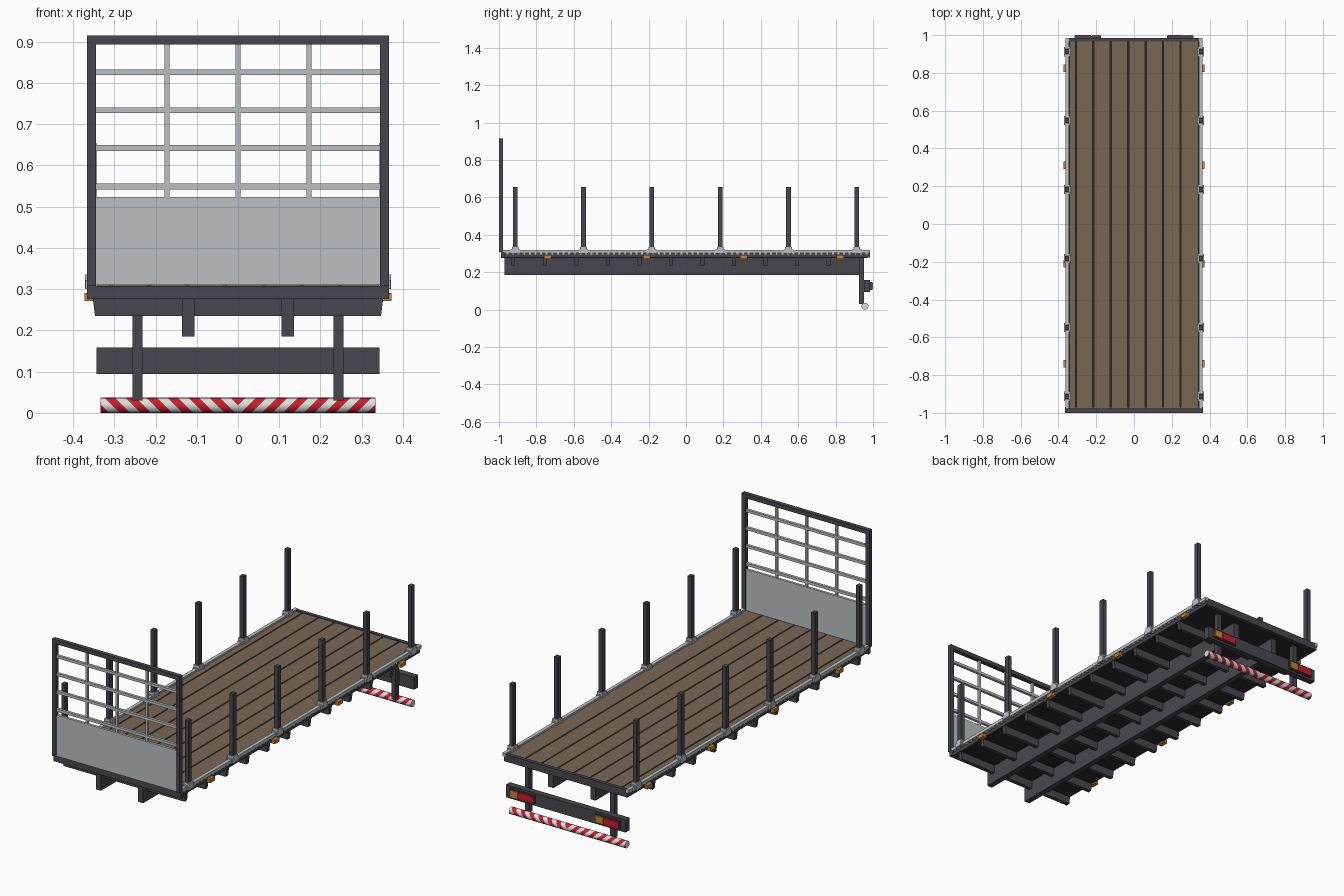
import bpy, bmesh, math
from mathutils import Vector

cube = bpy.data.objects.get("Cube")
if cube:
    bpy.data.objects.remove(cube, do_unlink=True)


def material(name, r, g, b):
    m = bpy.data.materials.new(name)
    m.use_nodes = True
    m.diffuse_color = (r, g, b, 1)
    m.node_tree.nodes["Principled BSDF"].inputs["Base Color"].default_value = (r, g, b, 1)
    return m


DARK = material("dark_steel", 0.062, 0.062, 0.078)
GREY = material("light_grey_metal", 0.50, 0.53, 0.55)
WOOD = material("brown_wood", 0.19, 0.135, 0.09)
BLACK = material("underside_black", 0.025, 0.025, 0.03)
ORANGE = material("orange_lens", 0.60, 0.22, 0.02)
RED = material("red", 0.60, 0.012, 0.025)
WHITE = material("white", 0.70, 0.74, 0.72)


def finish(name, bm, *mats):
    mesh = bpy.data.meshes.new(name)
    bmesh.ops.recalc_face_normals(bm, faces=bm.faces)
    bm.to_mesh(mesh)
    bm.free()
    for m in mats:
        mesh.materials.append(m)
    ob = bpy.data.objects.new(name, mesh)
    bpy.context.collection.objects.link(ob)
    return ob


def add_box(bm, xs, ys, zs):
    """Box spanning the given (min, max) pairs."""
    verts = bmesh.ops.create_cube(bm, size=1)["verts"]
    for v in verts:
        v.co = Vector([(a + b) / 2 + c * (b - a) for (a, b), c in zip((xs, ys, zs), v.co)])


def boxes(name, mat, spans, mirror=False):
    bm = bmesh.new()
    for xs, ys, zs in spans:
        add_box(bm, xs, ys, zs)
        if mirror:
            add_box(bm, (-xs[1], -xs[0]), ys, zs)
    return finish(name, bm, mat)


def around(c, width):
    return (c - width / 2, c + width / 2)


# Deck: planks with open seams over a dark floor plate
seams = [-0.345] + [-0.308 + 0.0925 * i for i in range(7)] + [0.345]
boxes("deck_planks", WOOD, [((a + 0.003, b - 0.003), (-0.978, 0.967), (0.296, 0.312))
                            for a, b in zip(seams, seams[1:])])
boxes("floor_plate", BLACK, [((-0.345, 0.345), (-0.978, 0.967), (0.276, 0.297))])
boxes("rear_beam", DARK, [((-0.346, 0.346), (0.967, 0.985), (0.278, 0.316))])
boxes("front_beam", DARK, [((-0.366, 0.366), (-0.988, -0.97), (0.276, 0.308))])

# Side rails with a row of lashing loops underneath
boxes("side_rail", GREY, [((0.345, 0.363), (-0.978, 0.985), (0.302, 0.319))], mirror=True)
boxes("side_beam", DARK, [((0.343, 0.354), (-0.978, 0.985), (0.278, 0.302))], mirror=True)
boxes("lashing_loops", GREY, [((0.354, 0.361), around(-0.955 + 0.03 * i, 0.01), (0.294, 0.302))
                              for i in range(65)], mirror=True)

# Stakes in their pockets
stake_ys = [-0.913 + 0.3652 * i for i in range(6)]
boxes("stakes", DARK, [(around(0.354, 0.022), around(y, 0.025), (0.30, 0.655))
                       for y in stake_ys], mirror=True)
boxes("stake_pockets", GREY, [s for y in stake_ys for s in (
    (around(0.354, 0.034), around(y, 0.036), (0.30, 0.335)),
    (around(0.353, 0.034), around(y, 0.05), (0.30, 0.322)))], mirror=True)

# Side marker lamps
boxes("side_markers", ORANGE, [((0.35, 0.372), around(y, 0.04), (0.271, 0.291))
                               for y in (-0.74, -0.21, 0.31, 0.825)], mirror=True)

# Headboard: dark frame, panel below, grid above
board_y = (-1.0, -0.978)
boxes("headboard_posts", DARK, [((0.344, 0.366), board_y, (0.308, 0.915))], mirror=True)
boxes("headboard_top", DARK, [((-0.344, 0.344), board_y, (0.893, 0.915))])
boxes("headboard_panel", GREY, [((-0.344, 0.344), (-0.995, -0.982), (0.31, 0.523))])
boxes("headboard_uprights", GREY, [(around(x, 0.013), (-0.994, -0.983), (0.523, 0.893))
                                   for x in (-0.172, 0, 0.172)])
boxes("headboard_crossbars", GREY, [((-0.344, 0.344), (-0.996, -0.982), around(z, 0.014))
                                    for z in (0.549, 0.642, 0.734, 0.826)])

# Chassis: two long rails and a row of tapered cross members
boxes("chassis_rails", DARK, [((0.106, 0.136), (-0.97, 0.935), (0.185, 0.278))], mirror=True)
cross = boxes("cross_members", DARK, [((-0.352, 0.352), around(-0.923 + 0.1685 * i, 0.02), (0.235, 0.277))
                                      for i in range(11)])
for v in cross.data.vertices:
    if v.co.z < 0.25:
        v.co.x *= 0.985

# Rear underrun guard and lamp bar
boxes("guard_posts", DARK, [((0.232, 0.256), (0.925, 0.952), (0.03, 0.278))], mirror=True)
boxes("lamp_bar", DARK, [((-0.343, 0.343), (0.952, 0.985), (0.094, 0.159))])
boxes("lamp_housings", DARK, [((0.174, 0.316), (0.985, 0.994), (0.104, 0.149))], mirror=True)
for side, centre in (("left", 0.245), ("right", -0.245)):
    boxes(side + "_indicator", ORANGE,
          [((centre + 0.022, centre + 0.067), (0.99, 1.0), (0.108, 0.145))])
    boxes(side + "_tail_lamp", RED,
          [((centre - 0.067, centre + 0.018), (0.99, 1.0), (0.108, 0.145))])


# Striped guard tube: slanted bands, mirrored about the middle
def striped_tube(name, half, radius, y, z, band, sides=16):
    bm = bmesh.new()
    steps = math.ceil(half / band) + 2
    for sign in (-1, 1):
        rings = []
        for i in range(-1, steps):
            ring = []
            for k in range(sides):
                a = math.tau * k / sides
                h = radius * math.sin(a)
                x = min(max(i * band + h, 0), half)
                ring.append(bm.verts.new((sign * x, y + radius * math.cos(a), z + h)))
            rings.append(ring)
        for i, (r, s) in enumerate(zip(rings, rings[1:])):
            for k in range(sides):
                j = (k + 1) % sides
                f = bm.faces.new((r[k], r[j], s[j], s[k]))
                f.material_index = i % 2
                f.smooth = True
        bm.faces.new(rings[-1]).material_index = 1
    bmesh.ops.remove_doubles(bm, verts=bm.verts, dist=1e-5)
    return finish(name, bm, RED, WHITE)


striped_tube("guard_tube", 0.333, 0.0185, 0.957, 0.0185, 0.0255)
